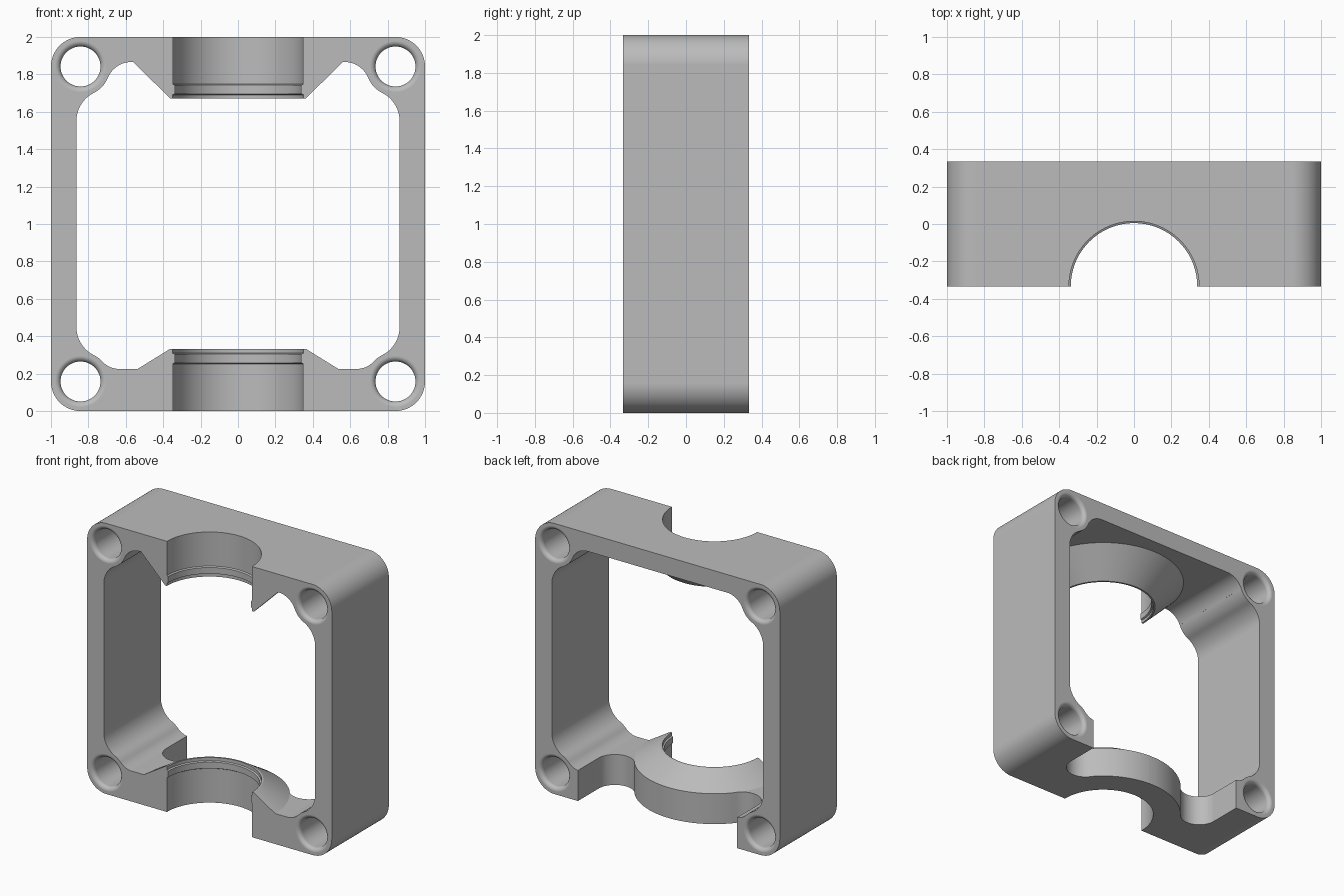
import bpy
import bmesh
from math import sin, cos, pi, radians

cube = bpy.data.objects.get("Cube")
if cube:
    bpy.data.objects.remove(cube, do_unlink=True)

HALF = 1 / 3      # half depth of the frame
HOLE = 0.842      # corner hole offset from the frame middle
BOSS = 0.158      # corner boss radius, also the outer corner radius

grey = bpy.data.materials.new("plain_grey")
grey.use_nodes = True
colour = (0.5, 0.5, 0.5, 1)
grey.diffuse_color = colour
grey.node_tree.nodes["Principled BSDF"].inputs["Base Color"].default_value = colour


def arc(cx, cy, r, start, end, n=12):
    angles = [radians(start + (end - start) * i / n) for i in range(n + 1)]
    return [(cx + r * cos(a), cy + r * sin(a)) for a in angles]


def mirrored(pts):
    return pts + [(-x, y) for x, y in reversed(pts)]


def finish(name, bm):
    bmesh.ops.remove_doubles(bm, verts=bm.verts, dist=1e-5)
    bmesh.ops.recalc_face_normals(bm, faces=bm.faces)
    mesh = bpy.data.meshes.new(name)
    bm.to_mesh(mesh)
    bm.free()
    mesh.materials.append(grey)
    obj = bpy.data.objects.new(name, mesh)
    bpy.context.collection.objects.link(obj)
    return obj


def loft(name, rings):
    """Closed solid through matching rings of points."""
    bm = bmesh.new()
    loops = [[bm.verts.new(p) for p in ring] for ring in rings]
    n = len(loops[0])
    for a, b in zip(loops, loops[1:]):
        for i in range(n):
            j = (i + 1) % n
            bm.faces.new((a[i], a[j], b[j], b[i]))
    bm.faces.new(loops[0])
    bm.faces.new(loops[-1])
    return finish(name, bm)


def prism_y(name, pts, depth):
    return loft(name, [[(x, y, z) for x, z in pts] for y in (-depth, depth)])


def lathe_z(name, profile, n=96):
    """Turned solid on the shaft axis, which lies in the front plane."""
    return loft(name, [[(r * cos(2 * pi * i / n), r * sin(2 * pi * i / n) - HALF, z)
                        for i in range(n)] for r, z in profile])


def subtract(target, cutter):
    mod = target.modifiers.new("cut", 'BOOLEAN')
    mod.operation = 'DIFFERENCE'
    mod.solver = 'EXACT'
    mod.object = cutter
    bpy.context.view_layer.objects.active = target
    bpy.ops.object.modifier_apply(modifier=mod.name)
    bpy.data.objects.remove(cutter, do_unlink=True)


# Outer block with rounded corners
outline = mirrored(arc(HOLE, BOSS, BOSS, -90, 0, 16)
                   + arc(HOLE, 1 + HOLE, BOSS, 0, 90, 16))
frame = prism_y("bearing_frame", outline, HALF)

# Inner opening flowing around the corner bosses
opening = mirrored(
    arc(0.634, 0.35, 0.125, -90, -42.7)
    + arc(HOLE, 1 - HOLE, BOSS, 137.3, 116.7, 5)
    + arc(0.695, 0.45, 0.169, -63.3, 0)
    + arc(0.695, 1.55, 0.169, 0, 63.3)
    + arc(HOLE, 1 + HOLE, BOSS, -116.7, -157.6, 8)
    + arc(0.57, 1.73, 0.136, 22.4, 90))
pocket = prism_y("pocket_cutter", opening, 0.5)

# Conical hubs are left standing inside the opening
subtract(pocket, lathe_z("lower_hub", [(0.699, 0.125), (0.362, 0.333)]))
subtract(pocket, lathe_z("upper_hub", [(0.362, 1.67), (0.66, 1.966)]))
subtract(frame, pocket)

# Rear recess in the lower wall, wrapping round the hub
recess = mirrored([(0.65, 0.5)]
                  + arc(0.518, 0.09, 0.132, 0, -140.8, 20)
                  + arc(0, -HALF, 0.539, 39.2, 90, 20)[:-1])
subtract(frame, loft("recess_cutter",
                     [[(x, y, z) for x, y in recess] for z in (-0.1, 0.3)]))

# Shaft bores with a raised sealing lip, same at both ends
bore = [(0.348, -0.1), (0.348, 0.252), (0.338, 0.258), (0.338, 0.304),
        (0.349, 0.309), (0.349, 0.4)]
subtract(frame, lathe_z("lower_bore", bore))
subtract(frame, lathe_z("upper_bore", [(r, 2 - z) for r, z in bore]))

# Corner bolt holes with rounded rims
rim = [(0.137 - 0.03 * sin(t), 0.03 - HALF - 0.03 * cos(t))
       for t in [i * pi / 12 for i in range(7)]]
rim = [(0.137, -0.4)] + rim
rim += [(r, -y) for r, y in reversed(rim)]
for sx in (-1, 1):
    for sz in (-1, 1):
        subtract(frame, loft("hole_cutter", [
            [(sx * HOLE + r * cos(i * pi / 24), y, 1 + sz * HOLE + r * sin(i * pi / 24))
             for i in range(48)] for r, y in rim]))

# Smooth curved walls, crisp edges
bpy.ops.object.select_all(action='DESELECT')
frame.select_set(True)
bpy.context.view_layer.objects.active = frame
bpy.ops.object.shade_smooth_by_angle(angle=radians(25))
weighted = frame.modifiers.new("weighted_normals", 'WEIGHTED_NORMAL')
weighted.keep_sharp = True
